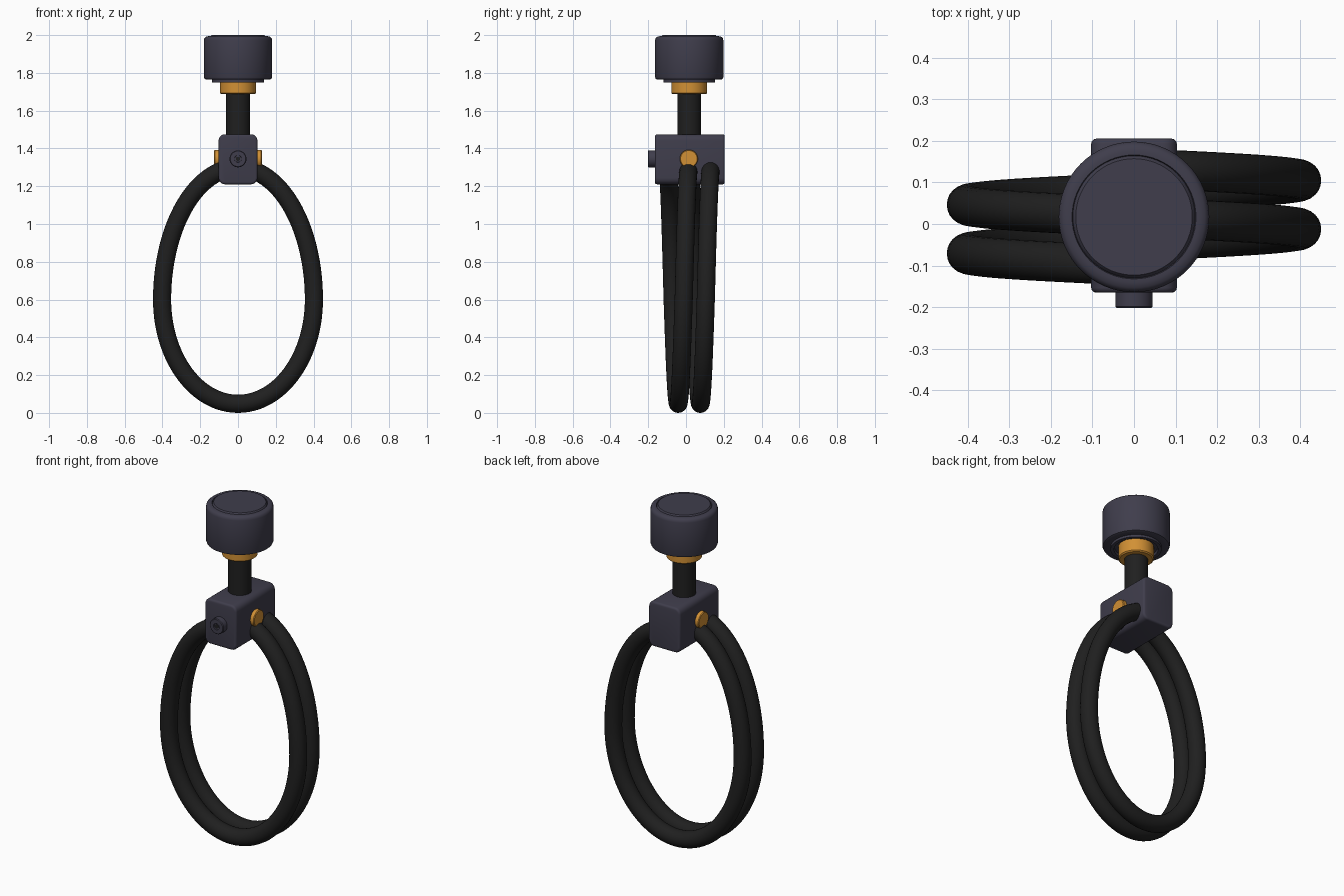
import bpy, bmesh, math
from mathutils import Matrix, Vector

if "Cube" in bpy.data.objects:
    bpy.data.objects.remove(bpy.data.objects["Cube"])


def material(name, rgb):
    m = bpy.data.materials.new(name)
    m.diffuse_color = (*rgb, 1)
    m.use_nodes = True
    m.node_tree.nodes["Principled BSDF"].inputs["Base Color"].default_value = m.diffuse_color
    return m


SLATE = material("slate", (0.050, 0.047, 0.072))
BLACK = material("black_rubber", (0.014, 0.014, 0.014))
GOLD = material("brass", (0.64, 0.28, 0.035))


def finish(name, bm, mat, angle=35):
    bmesh.ops.recalc_face_normals(bm, faces=bm.faces)
    me = bpy.data.meshes.new(name)
    bm.to_mesh(me)
    bm.free()
    me.materials.append(mat)
    ob = bpy.data.objects.new(name, me)
    bpy.context.collection.objects.link(ob)
    bpy.ops.object.select_all(action='DESELECT')
    ob.select_set(True)
    bpy.context.view_layer.objects.active = ob
    bpy.ops.object.shade_smooth_by_angle(angle=math.radians(angle))
    return ob


def lathe(name, profile, mat, loc=(0, 0, 0), rot=None, n=64):
    """Revolve (radius, height) points about z, capping both ends."""
    bm = bmesh.new()
    rings = [[bm.verts.new((r * math.cos(2 * math.pi * i / n),
                            r * math.sin(2 * math.pi * i / n), h))
              for i in range(n)] for r, h in profile]
    for a, b in zip(rings, rings[1:]):
        for i in range(n):
            j = (i + 1) % n
            bm.faces.new((a[i], a[j], b[j], b[i]))
    bm.faces.new(rings[0][::-1])
    bm.faces.new(rings[-1])
    m = Matrix.Translation(loc) @ (rot if rot else Matrix.Identity(4))
    bmesh.ops.transform(bm, matrix=m, verts=bm.verts)
    return finish(name, bm, mat)


CY = 0.017  # y of the vertical axis

# Knob with a grooved cap on top and a stepped, recessed underside
lathe("knob", [(0.095, 1.765), (0.115, 1.765), (0.118, 1.75), (0.137, 1.75),
               (0.137, 1.764), (0.168, 1.764), (0.177, 1.768), (0.181, 1.778),
               (0.181, 1.972), (0.178, 1.984), (0.170, 1.991), (0.158, 1.994),
               (0.149, 1.994), (0.147, 1.989), (0.145, 1.994), (0.140, 2.0)],
      SLATE, (0, CY, 0))

# Brass collar and black shaft
lathe("collar", [(0.088, 1.687), (0.095, 1.693), (0.095, 1.77)],
      GOLD, (0, CY, 0))
lathe("shaft", [(0.063, 1.42), (0.063, 1.70)], BLACK, (0, CY, 0))

# Clamp block: large rounding on the edges along y, small on the end rims
bm = bmesh.new()
bmesh.ops.create_cube(bm, size=1)
bmesh.ops.transform(bm, verts=bm.verts,
                    matrix=Matrix.Translation((0, 0.02, 1.3425))
                    @ Matrix.Diagonal((0.206, 0.37, 0.265, 1)))
along = [e for e in bm.edges
         if abs(e.verts[0].co.y - e.verts[1].co.y) > 0.1]
bmesh.ops.bevel(bm, geom=along, offset=0.034, segments=5, profile=0.5,
                affect='EDGES')
rims = [e for e in bm.edges
        if any(abs(f.normal.y) > 0.9 for f in e.link_faces)]
bmesh.ops.bevel(bm, geom=rims, offset=0.012, segments=3, profile=0.5,
                affect='EDGES')
finish("clamp_block", bm, SLATE)

# Front button with a small drilled hole
FRONT = Matrix.Rotation(math.radians(90), 4, 'X')
lathe("front_button", [(0.045, 0), (0.045, 0.051), (0.041, 0.055),
                       (0.019, 0.055), (0.018, 0.048), (0.012, 0.048),
                       (0.012, 0.052)],
      SLATE, (0, -0.147, 1.345), FRONT, 40)
lathe("button_hole", [(0.011, 0), (0.011, 0.0525)], BLACK,
      (0, -0.147, 1.345), FRONT, 24)

# Brass pin through the block sideways
SIDE = Matrix.Rotation(math.radians(90), 4, 'Y')
lathe("cross_pin", [(0.044, -0.127), (0.048, -0.123), (0.048, 0.123),
                    (0.044, 0.127)], GOLD, (0, 0.015, 1.345), SIDE, 40)

# Cord: two turns of an egg-shaped helix, starting and ending in the block
TURNS, STEPS, SIDES, R = 2, 192, 24, 0.048


def cord(t):
    a = 2 * math.pi * t
    c = math.cos(a)
    return Vector((-0.402 * math.sin(a), -0.1 + 0.117 * t,
                   0.6 + (0.698 if c > 0 else 0.552) * c))


bm = bmesh.new()
rings = []
t0, t1 = 0.02, TURNS - 0.02
for k in range(STEPS + 1):
    t = t0 + (t1 - t0) * k / STEPS
    tan = (cord(t + 0.001) - cord(t - 0.001)).normalized()
    u = Vector((0, 1, 0)).cross(tan).normalized()
    v = tan.cross(u)
    rings.append([bm.verts.new(cord(t)
                  + R * math.cos(2 * math.pi * i / SIDES) * u
                  + R * math.sin(2 * math.pi * i / SIDES) * v)
                  for i in range(SIDES)])
for a, b in zip(rings, rings[1:]):
    for i in range(SIDES):
        j = (i + 1) % SIDES
        bm.faces.new((a[i], a[j], b[j], b[i]))
bm.faces.new(rings[0][::-1])
bm.faces.new(rings[-1])
finish("cord_loop", bm, BLACK)
